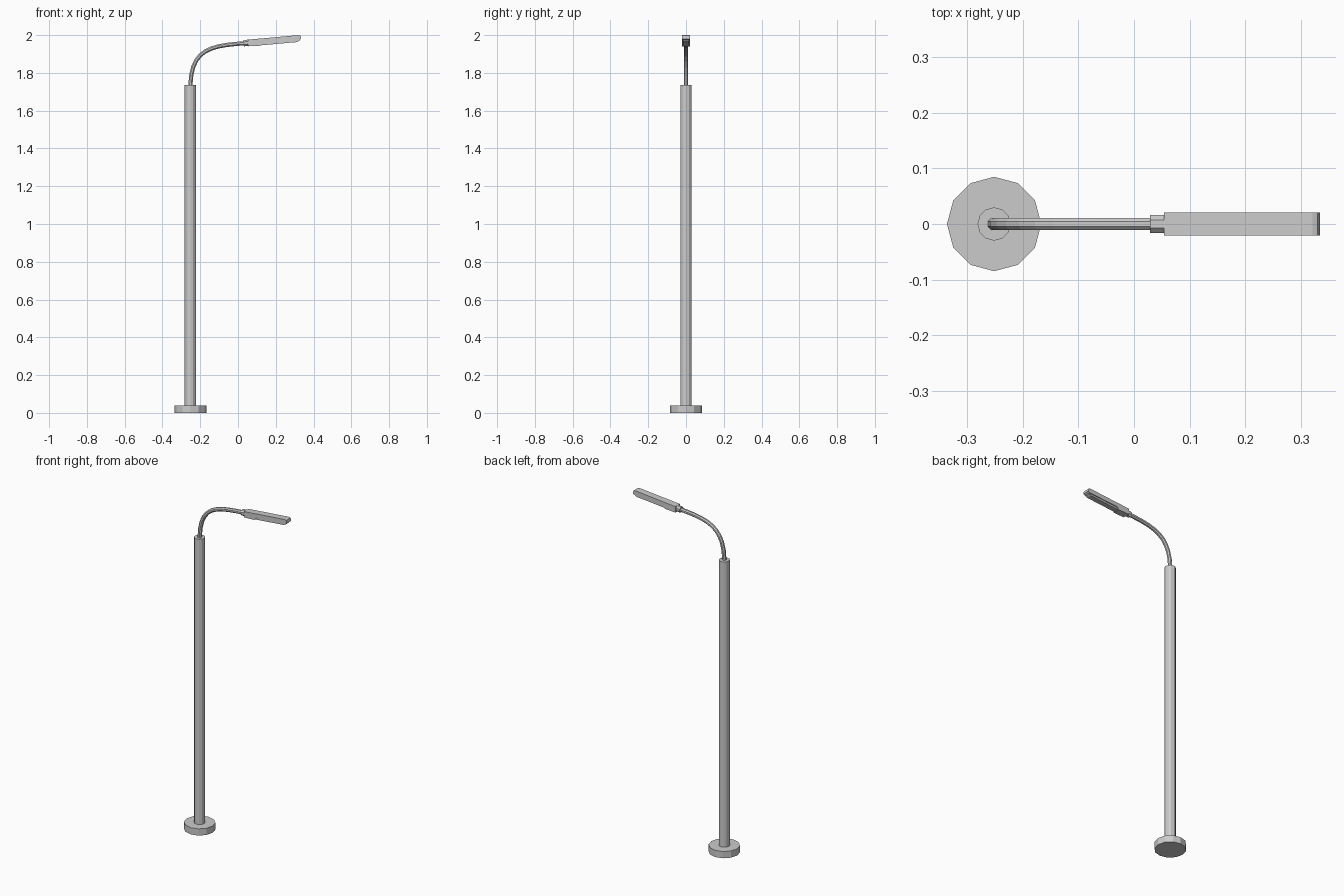
import bpy, bmesh, math
from mathutils import Vector

if "Cube" in bpy.data.objects:
    bpy.data.objects.remove(bpy.data.objects["Cube"])

PX = -0.252  # pole axis


def make(name, verts, faces):
    me = bpy.data.meshes.new(name)
    me.from_pydata(verts, [], faces)
    bm = bmesh.new()
    bm.from_mesh(me)
    bmesh.ops.recalc_face_normals(bm, faces=bm.faces)
    bm.to_mesh(me)
    bm.free()
    ob = bpy.data.objects.new(name, me)
    bpy.context.collection.objects.link(ob)
    return ob


def tube(name, path, r, n, phase=0.0):
    """Capped tube along a path of (x, z) points in the y = 0 plane."""
    pts = [Vector((x, 0, z)) for x, z in path]
    verts, faces = [], []
    for i, p in enumerate(pts):
        t = (pts[min(i + 1, len(pts) - 1)] - pts[max(i - 1, 0)]).normalized()
        side = Vector((t.z, 0, -t.x))
        for k in range(n):
            a = 2 * math.pi * k / n + phase
            verts.append(p + r * (side * math.cos(a) + Vector((0, 1, 0)) * math.sin(a)))
    for i in range(len(pts) - 1):
        for k in range(n):
            j = (k + 1) % n
            faces.append((i * n + k, i * n + j, (i + 1) * n + j, (i + 1) * n + k))
    faces.append(tuple(range(n)))
    faces.append(tuple(range((len(pts) - 1) * n, len(pts) * n)))
    return make(name, verts, faces)


def slab(name, profile, half):
    """Side profile in x, z extruded symmetrically in y."""
    n = len(profile)
    verts = [(x, s * half, z) for s in (-1, 1) for x, z in profile]
    faces = [tuple(range(n)), tuple(range(n, 2 * n))]
    faces += [(k, (k + 1) % n, n + (k + 1) % n, n + k) for k in range(n)]
    return make(name, verts, faces)


# Foot and pole
tube("base_plate", [(PX, 0), (PX, 0.04)], 0.085, 12)
tube("pole", [(PX, 0.04), (PX, 1.735)], 0.03, 12)

# Curved arm, sampled from a cubic bend
ctrl = [Vector(c) for c in ((PX, 1.735), (PX + 0.005, 1.93), (-0.14, 1.944), (0.035, 1.957))]
path = []
for i in range(11):
    t = i / 10
    u = 1 - t
    path.append(u**3 * ctrl[0] + 3 * u * u * t * ctrl[1] + 3 * u * t * t * ctrl[2] + t**3 * ctrl[3])
tube("curved_arm", path, 0.012, 8, math.pi / 8)

# Socket joining arm and lamp
tube("lamp_socket", [(0.03, 1.957), (0.062, 1.96)], 0.018, 8, math.pi / 8)

# Lamp housing, tilted slightly upward with a bevelled nose
slab("lamp_housing", [(0.054, 1.941), (0.054, 1.976), (0.322, 2.0), (0.331, 1.997),
                      (0.335, 1.980), (0.325, 1.974), (0.135, 1.958), (0.122, 1.944)], 0.021)

# Narrower light panel beneath the housing
slab("light_panel", [(0.122, 1.946), (0.130, 1.960), (0.325, 1.978), (0.325, 1.970), (0.312, 1.963)], 0.016)
